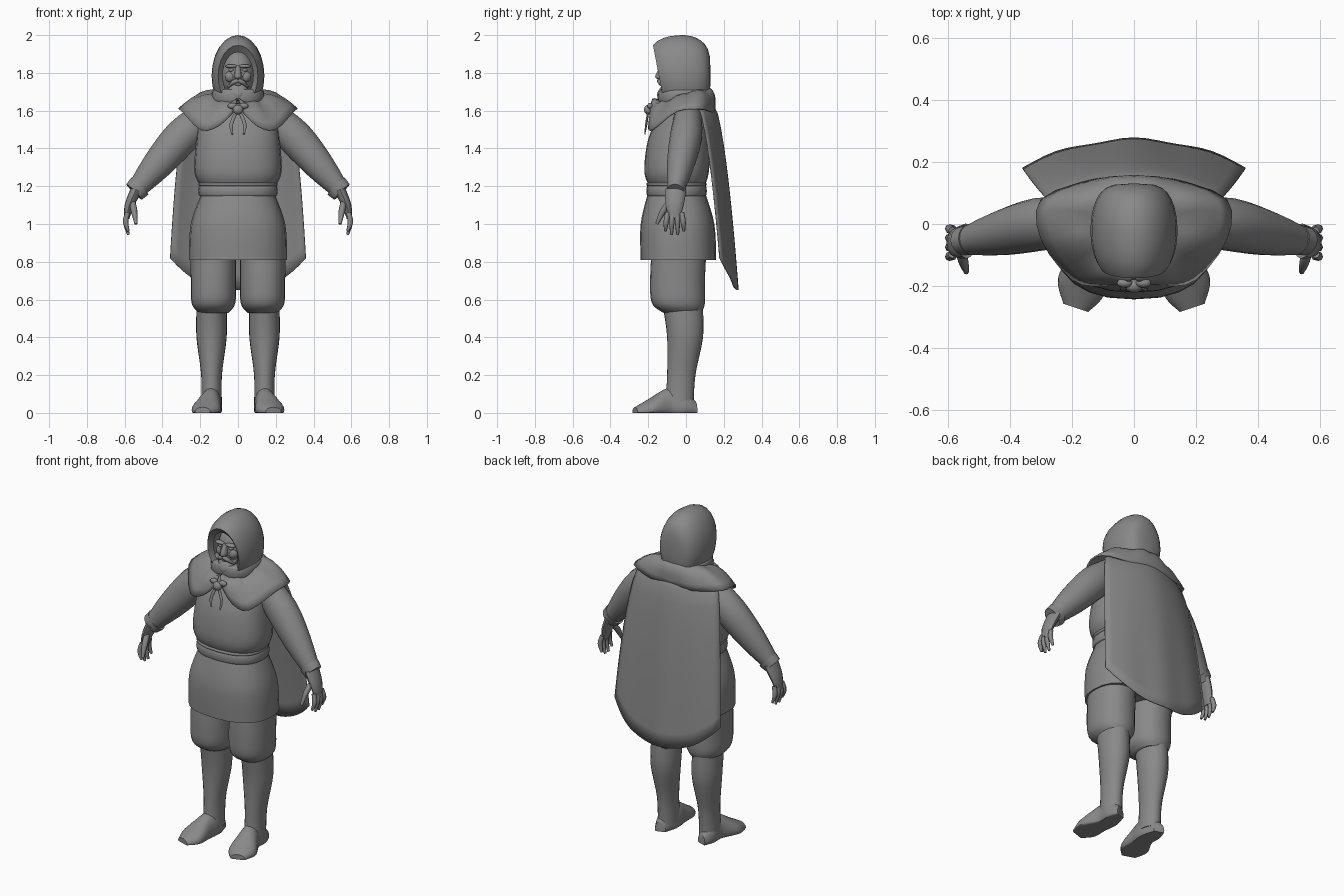
import bpy, bmesh
from math import cos, sin, pi, radians
from mathutils import Vector

default_cube = bpy.data.objects.get("Cube")
if default_cube:
    bpy.data.objects.remove(default_cube, do_unlink=True)

grey = bpy.data.materials.new("plain grey")
grey.use_nodes = True
tone = (.25, .25, .25, 1)
grey.diffuse_color = tone
grey.node_tree.nodes["Principled BSDF"].inputs["Base Color"].default_value = tone


def finish(name, bm, mirror=False, thickness=0):
    """Turn a bmesh into a smooth object, optionally mirrored across x."""
    bmesh.ops.recalc_face_normals(bm, faces=bm.faces)
    mesh = bpy.data.meshes.new(name)
    bm.to_mesh(mesh)
    bm.free()
    mesh.materials.append(grey)
    obj = bpy.data.objects.new(name, mesh)
    bpy.context.collection.objects.link(obj)
    if mirror:
        obj.modifiers.new("Mirror", "MIRROR")
    if thickness:
        obj.modifiers.new("Thickness", "SOLIDIFY").thickness = thickness
    bpy.ops.object.select_all(action="DESELECT")
    obj.select_set(True)
    bpy.context.view_layer.objects.active = obj
    bpy.ops.object.shade_smooth_by_angle(angle=radians(50))


def spline(rows, steps=5):
    """Run a smooth curve through rows of numbers of any length."""
    rows = [Vector(row) for row in rows]
    padded = [rows[0], *rows, rows[-1]]
    result = []
    for a, b, c, d in zip(padded, padded[1:], padded[2:], padded[3:]):
        for i in range(steps):
            t = i / steps
            bend = a - b * 2.5 + c * 2 - d / 2
            twist = (b - c) * 1.5 + (d - a) / 2
            result.append(b + (c - a) * t / 2 + bend * t ** 2 + twist * t ** 3)
    return result + [rows[-1]]


def skin(bm, rows, closed):
    """Bridge neighbouring rows of points and return their vertices."""
    verts = [[bm.verts.new(point) for point in row] for row in rows]
    count = len(verts[0])
    for upper, lower in zip(verts, verts[1:]):
        for i in range(count if closed else count - 1):
            j = (i + 1) % count
            bm.faces.new((upper[i], upper[j], lower[j], lower[i]))
    return verts


def cloth(name, rows, **options):
    bm = bmesh.new()
    skin(bm, rows, closed=False)
    finish(name, bm, **options)


def squarish(value, square):
    return abs(value) ** (2 / square) * (1 if value >= 0 else -1)


def loft(name, rings, sides=24, square=2, open_start=False, **options):
    """Skin rings given as a centre and two half-axes."""
    rows = []
    for centre, u, v in rings:
        row = []
        for i in range(sides):
            angle = 2 * pi * i / sides
            point = (Vector(centre) + Vector(u) * squarish(cos(angle), square)
                     + Vector(v) * squarish(sin(angle), square))
            point.z = max(point.z, 0)
            row.append(point)
        rows.append(row)
    bm = bmesh.new()
    verts = skin(bm, rows, closed=True)
    bm.faces.new(verts[-1])
    if not open_start:
        bm.faces.new(verts[0])
    finish(name, bm, **options)


def stack(name, rows, x=0, **options):
    """Loft level rings given as height, half width, front y and back y."""
    loft(name, [((x, (front + back) / 2, z), (width, 0, 0), (0, (back - front) / 2, 0))
                for z, width, front, back in spline(rows)], **options)


def roll(name, z, height, bulge, width, front, back):
    """A band of cloth with a rounded outer side."""
    rows = []
    for i in range(7):
        angle = pi * i / 6
        grow = bulge * sin(angle) ** .5 if 0 < i < 6 else 0
        rows.append((z - height * cos(angle), width + grow, front - grow, back + grow))
    stack(name, rows, square=2.4)


def tube(name, points, flat=1, sides=12, **options):
    """Loft round rings along a path of x, y, z and radius."""
    path = spline(points, steps=3)
    rings = []
    for i, point in enumerate(path):
        before, after = path[max(i - 1, 0)], path[min(i + 1, len(path) - 1)]
        along = Vector((after - before)[:3])
        u = along.cross(Vector((0, 1, 0))).normalized()
        v = along.cross(u).normalized()
        rings.append((point[:3], u * point[3], v * point[3] * flat))
    loft(name, rings, sides=sides, **options)


def ball(name, centre, size, **options):
    bm = bmesh.new()
    bmesh.ops.create_uvsphere(bm, u_segments=16, v_segments=10, radius=1)
    for vert in bm.verts:
        vert.co = Vector(centre) + vert.co * Vector(size)
    finish(name, bm, **options)


# Tunic: flared skirt, bloused chest, and a belt of two rolls
stack("tunic_skirt", [(.81, .26, -.24, .16), (1, .25, -.24, .15), (1.17, .19, -.2, .1)], square=2.4)
stack("tunic_chest", [(1.18, .18, -.18, .09), (1.27, .23, -.22, .12), (1.45, .22, -.2, .13),
                      (1.6, .2, -.13, .12), (1.7, .1, -.09, .1)], square=2.4)
roll("belt", z=1.175, height=.03, bulge=.02, width=.19, front=-.19, back=.09)
roll("belt_edge", z=1.21, height=.01, bulge=.02, width=.19, front=-.19, back=.09)

# Sleeves and turned-back cuffs
tube("sleeve", [(.18, .01, 1.57, .08), (.3, 0, 1.46, .095), (.43, -.03, 1.31, .08), (.54, -.055, 1.18, .05)],
     sides=18, flat=.9, mirror=True)
tube("cuff", [(.52, -.05, 1.2, .064), (.55, -.055, 1.17, .058)], sides=18, flat=.8, mirror=True)

# Hands: a flat palm, four curled fingers and a thumb
tube("palm", [(.54, -.055, 1.18, .03), (.575, -.06, 1.1, .025), (.59, -.06, 1.03, .015)],
     flat=1.9, mirror=True)
for i, name in enumerate(("index_finger", "middle_finger", "ring_finger", "little_finger")):
    spread = (i - 1.5) / 40
    tip = .94 + spread ** 2 * 16
    tube(name, [(.585, spread - .06, 1.06, .013), (.595, spread * 1.2 - .06, 1.01, .014),
                (.58, spread * 1.3 - .06, tip, .007)], sides=8, mirror=True)
tube("thumb", [(.56, -.08, 1.12, .016), (.55, -.12, 1.07, .017), (.54, -.155, 1, .008)],
     sides=8, mirror=True)

# Baggy breeches gathered below the knee
stack("breeches", [(.9, .12, -.18, .11), (.7, .12, -.19, .1), (.58, .115, -.18, .1), (.53, .08, -.12, .08)],
      x=.13, square=2.2, mirror=True)

# Boots: shaft, then a flat-soled foot that turns outward
stack("boot_shaft", [(.55, .08, -.12, .09), (.4, .08, -.1, .09), (.2, .055, -.1, .05), (.04, .055, -.11, .04)],
      x=.14, mirror=True)
foot = spline([(.05, .03, .06), (-.02, .055, .12), (-.1, .055, .13), (-.2, .075, .07), (-.27, .04, .03)])
loft("boot_foot", [((.14 + max(0, -y - .08) / 4, y, height / 4), (width, width / 3, 0), (0, 0, height * .75))
                   for y, width, height in foot], mirror=True)

# Hood: egg-shaped shell whose front rings lean over the face
hood = [(-.12, .58, .2)]
for i in range(13):
    angle = .6 + 2.53 * i / 12
    hood.append((-.02 - .15 * cos(angle), sin(angle) ** .5, max(0, cos(angle)) / 4))
loft("hood", [((0, y, 1.785), (size * .14, 0, 0), (0, -lean * size * .2, size * .215))
              for y, size, lean in hood], open_start=True)

# Face
ball("head", (0, -.045, 1.79), (.086, .088, .13))
ball("cheek", (.04, -.105, 1.78), (.03, .025, .03), mirror=True)
ball("brow", (.035, -.12, 1.835), (.035, .02, .01), mirror=True)
ball("eye", (.034, -.117, 1.815), (.016, .012, .009), mirror=True)
stack("nose", [(1.765, .01, -.14, -.1), (1.78, .02, -.165, -.1), (1.84, .012, -.135, -.1)], sides=10)
tube("moustache", [(0, -.142, 1.76, .011), (.025, -.138, 1.75, .012), (.05, -.115, 1.725, .006)],
     sides=8, mirror=True)
ball("lower_lip", (0, -.13, 1.74), (.02, .013, .008))
stack("beard", [(1.66, .01, -.15, -.12), (1.7, .045, -.15, -.09), (1.77, .07, -.1, -.04)], sides=14)

# Shoulder cape: half cloth from neck to hem, running from throat to spine
hem = spline([(.015, -.185, 1.6), (.1, -.2, 1.52), (.2, -.18, 1.5), (.3, -.05, 1.6),
              (.3, .08, 1.61), (.13, .145, 1.59), (0, .155, 1.59)], steps=3)
shoulder_rows = []
for step in range(7):
    t = step / 6
    row = []
    for i, edge in enumerate(hem):
        angle = pi * i / (len(hem) - 1)
        neck = Vector((.11 * sin(angle), -.01 - .12 * cos(angle), 1.69 - .04 * cos(angle)))
        fold = .03 + .008 * cos(angle * 9)
        puff = Vector((0, -.02 * cos(angle), fold)) * sin(pi * t)
        row.append(neck.lerp(edge, t) + puff)
    shoulder_rows.append(row)
cloth("shoulder_cape", shoulder_rows, mirror=True, thickness=.008)
roll("collar_roll", z=1.675, height=.04, bulge=.03, width=.11, front=-.12, back=.1)

# Long back cape, wrapped slightly forward at the sides, with a rounded hem
back_rows = []
for step in range(13):
    t = step / 12
    row = []
    for column in range(-10, 11):
        s = column / 10
        bottom = .65 + .17 * abs(s) ** 2.5
        pleat = .004 * t * cos(s * 9)
        row.append((s * (.2 + .16 * t ** .3), .125 + .15 * t ** .5 - .09 * s * s + pleat,
                    1.67 + (bottom - 1.67) * t))
    back_rows.append(row)
cloth("back_cape", back_rows, thickness=.006)

# Knotted tie at the throat
ball("knot", (0, -.2, 1.605), (.028, .022, .026))
ball("knot_loop", (.03, -.19, 1.625), (.025, .015, .016), mirror=True)
tube("tie_tail", [(.006, -.2, 1.6, .008), (.035, -.21, 1.53, .01), (.03, -.218, 1.475, .004)],
     sides=8, flat=.6, mirror=True)
